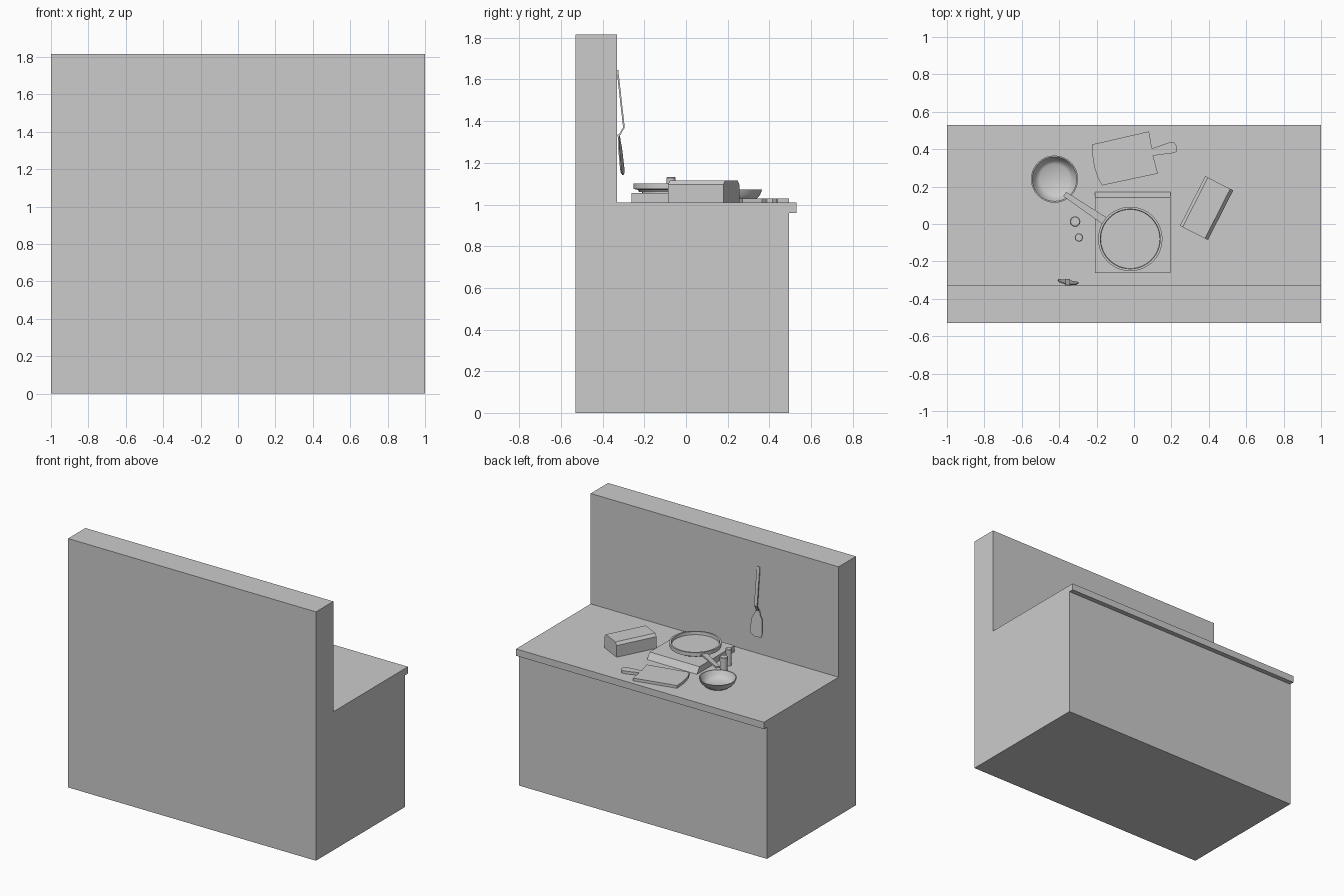
import bpy, bmesh, math
from mathutils import Matrix, Vector

if "Cube" in bpy.data.objects:
    bpy.data.objects.remove(bpy.data.objects["Cube"])

TOP = 1.01  # counter height


def finish(name, bm, smooth=False, matrix=None):
    bmesh.ops.recalc_face_normals(bm, faces=bm.faces[:])
    me = bpy.data.meshes.new(name)
    bm.to_mesh(me)
    bm.free()
    ob = bpy.data.objects.new(name, me)
    bpy.context.collection.objects.link(ob)
    if matrix:
        ob.matrix_world = matrix
    if smooth:
        bpy.ops.object.select_all(action='DESELECT')
        ob.select_set(True)
        bpy.context.view_layer.objects.active = ob
        bpy.ops.object.shade_smooth_by_angle(angle=math.radians(35))
    return ob


def prism(name, pts, depth, matrix=None):
    """Extrude a closed outline of 3D points along the depth vector."""
    bm = bmesh.new()
    face = bm.faces.new([bm.verts.new(p) for p in pts])
    ext = bmesh.ops.extrude_face_region(bm, geom=[face])
    verts = [g for g in ext['geom'] if isinstance(g, bmesh.types.BMVert)]
    bmesh.ops.translate(bm, vec=Vector(depth), verts=verts)
    return finish(name, bm, matrix=matrix)


def along_x(name, profile, x0, x1, matrix=None):
    return prism(name, [(x0, y, z) for y, z in profile], (x1 - x0, 0, 0), matrix)


def lathe(name, profile, x, y, steps=40):
    """Spin an (r, z) profile that starts and ends on the axis."""
    bm = bmesh.new()
    vs = [bm.verts.new((r, 0, z)) for r, z in profile]
    es = [bm.edges.new(p) for p in zip(vs, vs[1:])]
    bmesh.ops.spin(bm, geom=vs + es, cent=(0, 0, 0), axis=(0, 0, 1),
                   angle=math.tau, steps=steps, use_duplicate=False)
    bmesh.ops.remove_doubles(bm, verts=bm.verts[:], dist=1e-5)
    return finish(name, bm, True, Matrix.Translation((x, y, TOP)))


# Counter with back wall and overhanging worktop edge
along_x("counter_and_wall", [(-.53, 0), (.495, 0), (.495, .96), (.53, .96), (.53, TOP),
                             (-.33, TOP), (-.33, 1.815), (-.53, 1.815)], -1, 1)

# Hot plate with sloped front, and burner disc
along_x("hot_plate", [(-.262, TOP), (.17, TOP), (.142, 1.055), (-.262, 1.055)], -.208, .195)
lathe("burner", [(0, .045), (.13, .045), (.13, .056), (0, .056)], -.02, -.08)

# Frying pan and handle
lathe("pan", [(0, .05), (.145, .05), (.15, .06), (.172, .065), (.172, .092), (.16, .092),
              (.158, .07), (0, .07)], -.02, -.08, 48)
a, b = Vector((-.155, .015, 1.078)), Vector((-.37, .16, 1.095))
side = Vector((b.y - a.y, a.x - b.x, 0)).normalized()
prism("pan_handle", [a + side * .021, b + side * .014, b - side * .014, a - side * .021],
      (0, 0, .012))

# Bread box with chamfered long edges
m = Matrix.Translation((.388, .085, TOP)) @ Matrix.Rotation(math.radians(63), 4, 'Z')
along_x("bread_box", [(-.084, 0), (.084, 0), (.084, .085), (.068, .105), (-.066, .105),
                      (-.084, .085)], -.149, .149, m)

# Bowl
lathe("bowl", [(0, 0), (.075, 0), (.098, .016), (.115, .036), (.126, .062), (.119, .062),
               (.107, .038), (.095, .022), (.08, .012), (0, .012)], -.425, .24)

# Cutting board with handle
board = [(-.225, .425), (.08, .495), (.096, .404), (.195, .438), (.215, .436), (.23, .415),
         (.23, .388), (.215, .38), (.102, .365), (.128, .27), (-.171, .206), (-.195, .25),
         (-.212, .305), (-.221, .36)]
prism("cutting_board", [(x, y, TOP) for x, y in board], (0, 0, .02))

# Salt and pepper shakers
for name, x, y, r, h in (("salt_shaker", -.315, .013, .028, .1),
                         ("pepper_shaker", -.295, -.072, .022, .122)):
    lathe(name, [(0, 0), (r * .85, 0), (r * .85, h - .035), (r, h - .033), (r, h - .004),
                 (r * .85, h), (0, h)], x, y, 20)

# Spatula hanging on the wall: bent handle, then blade
m = Matrix.Translation((-.355, 0, 0))
path = [(-.33, 1.645), (-.299, 1.37), (-.325, 1.325)]
along_x("spatula_handle", [(y - .003, z) for y, z in path] +
        [(y + .005, z) for y, z in reversed(path)], -.012, .012, m)
m = (Matrix.Translation((-.355, -.326, 1.335)) @ Matrix.Rotation(math.radians(-8), 4, 'Z')
     @ Matrix.Rotation(math.radians(6), 4, 'X'))
blade = [(-.014, 0), (.014, 0), (.024, -.03), (.046, -.065), (.056, -.165), (.045, -.182),
         (0, -.195), (-.045, -.185), (-.056, -.165), (-.046, -.065), (-.024, -.03)]
prism("spatula_blade", [(x, 0, z) for x, z in blade], (0, .006, 0), m)
